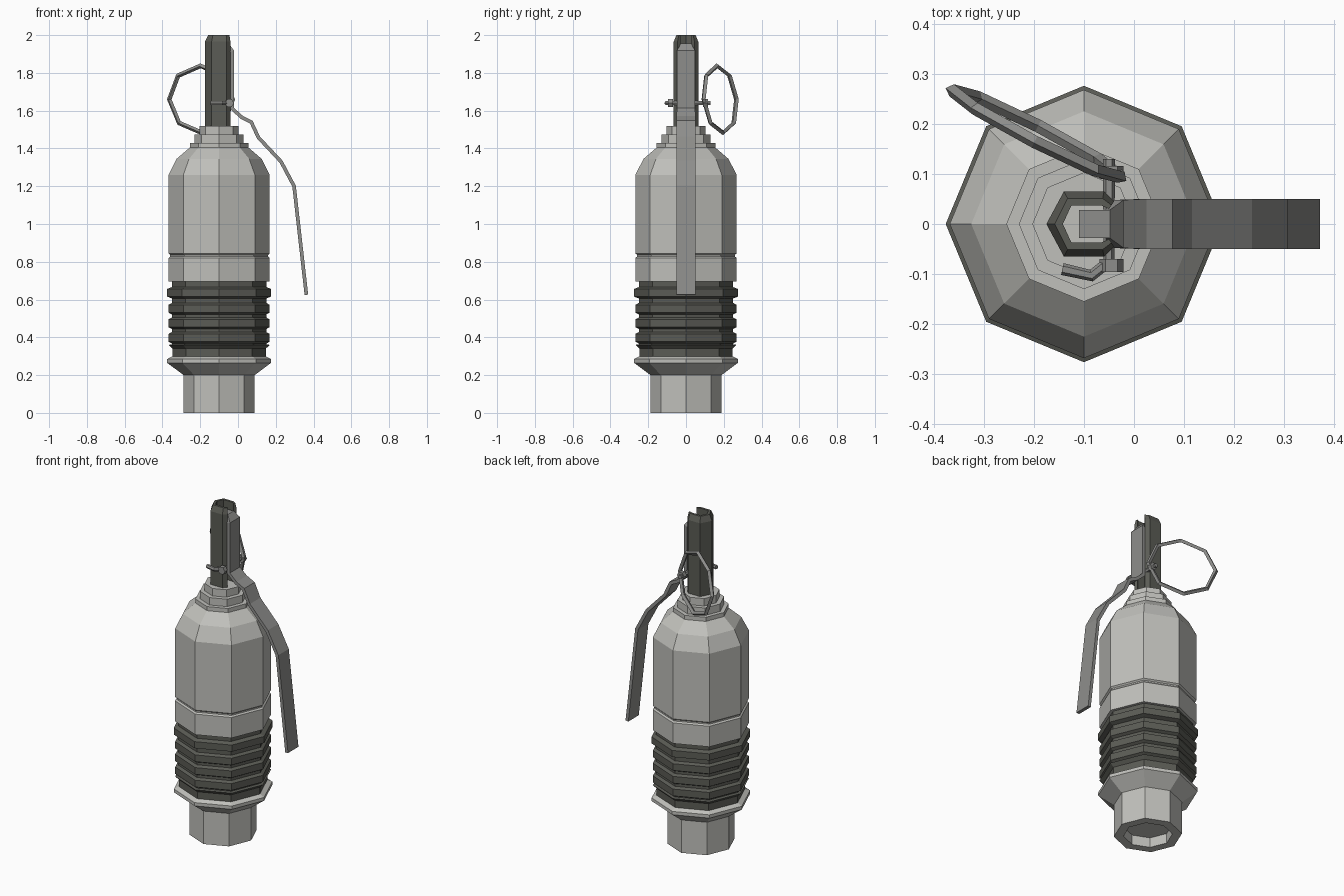
import bpy, math
from mathutils import Vector

if "Cube" in bpy.data.objects:
    bpy.data.objects.remove(bpy.data.objects["Cube"])

CX = -0.1  # axis of the round body


def material(name, rgb):
    m = bpy.data.materials.new(name)
    m.diffuse_color = (*rgb, 1)
    m.use_nodes = True
    m.node_tree.nodes["Principled BSDF"].inputs["Base Color"].default_value = m.diffuse_color
    return m


PALE = material("pale grey metal", (0.53, 0.53, 0.50))
MID = material("mid grey metal", (0.27, 0.27, 0.26))
DARK = material("dark olive grey", (0.105, 0.107, 0.092))


def mesh_object(name, verts, faces, mat):
    me = bpy.data.meshes.new(name)
    me.from_pydata(verts, [], faces)
    me.materials.append(mat)
    ob = bpy.data.objects.new(name, me)
    bpy.context.collection.objects.link(ob)
    bpy.ops.object.select_all(action='DESELECT')
    bpy.context.view_layer.objects.active = ob
    ob.select_set(True)
    bpy.ops.object.mode_set(mode='EDIT')
    bpy.ops.mesh.select_all(action='SELECT')
    bpy.ops.mesh.remove_doubles(threshold=0.0005)
    bpy.ops.mesh.normals_make_consistent(inside=False)
    bpy.ops.object.mode_set(mode='OBJECT')
    return ob


def lathe(name, profile, mat, n=8):
    """Spin an (r, z) profile, which starts and ends on the axis."""
    verts, faces = [], []
    for r, z in profile:
        for k in range(n):
            a = 2 * math.pi * k / n
            verts.append((CX + r * math.cos(a), r * math.sin(a), z))
    for i in range(len(profile) - 1):
        for k in range(n):
            k2 = (k + 1) % n
            faces.append((i*n + k, i*n + k2, (i+1)*n + k2, (i+1)*n + k))
    return mesh_object(name, verts, faces, mat)


def tube(name, points, radius, mat, closed=False, res=1):
    cu = bpy.data.curves.new(name, 'CURVE')
    cu.dimensions = '3D'
    cu.bevel_depth, cu.bevel_resolution = radius, res
    cu.use_fill_caps = True
    sp = cu.splines.new('POLY')
    sp.points.add(len(points) - 1)
    for p, co in zip(sp.points, points):
        p.co = (*co, 1)
    sp.use_cyclic_u = closed
    sp.use_smooth = False
    cu.materials.append(mat)
    ob = bpy.data.objects.new(name, cu)
    bpy.context.collection.objects.link(ob)
    bpy.ops.object.select_all(action='DESELECT')
    bpy.context.view_layer.objects.active = ob
    ob.select_set(True)
    bpy.ops.object.convert(target='MESH')
    bpy.ops.object.shade_flat()
    return ob


# hollow base socket with flared flange
lathe("base_socket", [(0, .06), (.135, .06), (.135, 0), (.188, 0), (.188, .2),
                      (.275, .265), (.275, .285), (.25, .298), (0, .298)], PALE)

# ribbed dark grip
ribs = [(0, .295), (.247, .295), (.247, .34), (.268, .36), (.25, .363)]
for z0, z1, r in ((.373, .422, .268), (.45, .499, .268), (.527, .576, .268), (.612, .66, .276)):
    ribs += [(.25, z0 - .006), (r, z0 + .004), (r, z1 - .004), (.25, z1 + .006)]
ribs += [(.25, .7), (0, .7)]
lathe("ribbed_grip", ribs, DARK)

# main body with groove, shoulder and stepped collar
lathe("body", [(0, .695), (.268, .695), (.268, .82), (.259, .828), (.259, .836),
               (.268, .844), (.268, 1.26), (.225, 1.345), (.155, 1.405),
               (.155, 1.43), (.13, 1.43), (.13, 1.475), (.103, 1.475),
               (.103, 1.52), (0, 1.52)], PALE)

# striker housing: C-shaped channel open towards the lever
half_out = [(-.04, .045), (-.06, .065), (-.14, .065), (-.175, 0)]
half_in = [(-.05, .03), (-.065, .037), (-.125, .037), (-.142, 0)]


def mirrored(half):
    return half + [(x, -y) for x, y in half[-2::-1]]


outer, inner = mirrored(half_out), mirrored(half_in)
top_outer = [(o[0] * .5 + i[0] * .5, o[1] * .5 + i[1] * .5) for o, i in zip(outer, inner)]
rows = [(inner, 1.5), (outer, 1.5), (outer, 1.965), (top_outer, 2.0), (inner, 2.0)]
n = len(outer)
verts = [(x, y, z) for ring, z in rows for x, y in ring]
faces = []
for j in range(5):
    j2 = (j + 1) % 5
    for k in range(n - 1):
        faces.append((j*n + k, j*n + k + 1, j2*n + k + 1, j2*n + k))
faces += [tuple(j*n for j in range(5)), tuple(j*n + n - 1 for j in range(5))]
mesh_object("striker_housing", verts, faces, DARK)

# safety lever: bent strip, (x, z, half width) along its centre line
path = [(-.11, 1.945, .028), (-.053, 1.945, .028), (-.03, 1.915, .048),
        (-.03, 1.61, .048), (.02, 1.565, .05), (.07, 1.54, .05), (.108, 1.458, .05),
        (.228, 1.33, .05), (.297, 1.2, .05), (.362, .625, .05)]
pts = [Vector((p[0], p[1])) for p in path]
verts, faces = [], []
for i, p in enumerate(pts):
    d1 = (pts[i] - pts[i-1]).normalized() if i else (pts[1] - pts[0]).normalized()
    d2 = (pts[i+1] - pts[i]).normalized() if i < len(pts) - 1 else d1
    d = (d1 + d2).normalized()
    off = Vector((-d.y, d.x)) * .0095 / max(.5, d.dot(d1))
    w = path[i][2]
    for s, y in ((1, w), (1, -w), (-1, -w), (-1, w)):
        q = p + off * s
        verts.append((q.x, y, q.y))
for i in range(len(pts) - 1):
    for k in range(4):
        k2 = (k + 1) % 4
        faces.append((i*4 + k, i*4 + k2, i*4 + 4 + k2, i*4 + 4 + k))
faces += [(0, 1, 2, 3), tuple(range(len(verts) - 4, len(verts)))]
mesh_object("safety_lever", verts, faces, MID)

# cross pin with bent tail and collars
PZ = 1.64
tube("cross_pin", [(-.05, .13, PZ), (-.05, -.075, PZ), (-.085, -.103, PZ), (-.143, -.09, PZ)],
     .012, MID)
for side, y in (("front", -.083), ("back", .103)):
    tube(side + "_pin_collar", [(-.045, y - .013, PZ), (-.045, y + .013, PZ)], .024, MID)

# pull ring: eight-sided, swung out behind
centre = Vector((-.195, .18, 1.66))
across = Vector((-.35, .18, 0)).normalized()
up = Vector((-.02, -.09, 1)).normalized()
ring = [centre + across * (.19 * math.cos(a)) + up * (.178 * math.sin(a))
        for a in (math.pi / 4 * k for k in range(8))]
tube("pull_ring", ring, .013, MID, closed=True, res=0)
